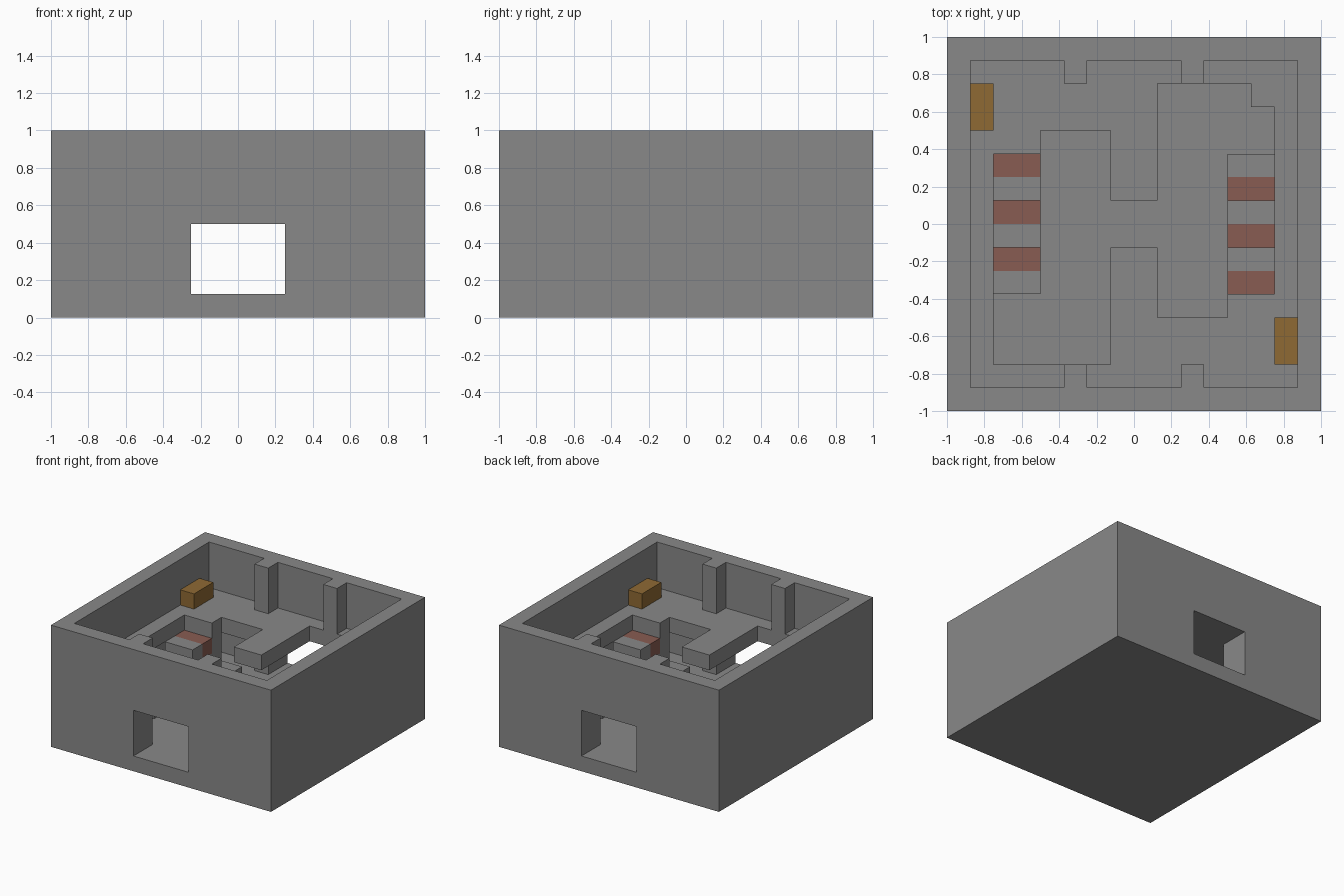
import bpy, bmesh
from mathutils import Vector

cube = bpy.data.objects.get("Cube")
if cube:
    bpy.data.objects.remove(cube, do_unlink=True)

U = 0.125  # grid unit used by every part


def material(name, rgb):
    m = bpy.data.materials.new(name)
    m.use_nodes = True
    m.diffuse_color = (*rgb, 1)
    m.node_tree.nodes["Principled BSDF"].inputs["Base Color"].default_value = (*rgb, 1)
    return m


stone = material("grey stone", (0.25, 0.25, 0.25))
brick = material("dull red", (0.25, 0.107, 0.084))
wood = material("brown wood", (0.275, 0.144, 0.034))


def prism(name, outline, z0, z1, mat):
    """Extrude a flat outline (in grid units) from z0 to z1."""
    bm = bmesh.new()
    face = bm.faces.new([bm.verts.new((x * U, y * U, z0 * U)) for x, y in outline])
    top = bmesh.ops.extrude_face_region(bm, geom=[face])["geom"]
    verts = [v for v in top if isinstance(v, bmesh.types.BMVert)]
    bmesh.ops.translate(bm, verts=verts, vec=Vector((0, 0, (z1 - z0) * U)))
    bmesh.ops.recalc_face_normals(bm, faces=bm.faces)
    mesh = bpy.data.meshes.new(name)
    bm.to_mesh(mesh)
    bm.free()
    mesh.materials.append(mat)
    obj = bpy.data.objects.new(name, mesh)
    bpy.context.scene.collection.objects.link(obj)
    return obj


def box(name, x, y, z, mat=stone):
    outline = [(x[0], y[0]), (x[1], y[0]), (x[1], y[1]), (x[0], y[1])]
    return prism(name, outline, z[0], z[1], mat)


def cut(obj, cutter):
    mod = obj.modifiers.new("cut", "BOOLEAN")
    mod.operation, mod.solver, mod.object = "DIFFERENCE", "EXACT", cutter
    bpy.context.view_layer.update()
    graph = bpy.context.evaluated_depsgraph_get()
    mesh = bpy.data.meshes.new_from_object(obj.evaluated_get(graph))
    obj.modifiers.clear()
    obj.data = mesh
    bpy.data.objects.remove(cutter, do_unlink=True)


# Outer shell: ground floor and walls, with a doorway front and back
shell = box("outer_walls", (-8, 8), (-8, 8), (0, 8))
cut(shell, box("room_cutter", (-7, 7), (-7, 7), (1, 9)))
cut(shell, box("doorway_cutter", (-2, 2), (-9, 9), (1, 4)))

# Upper floor with a stepped stairwell opening
half = [(-4, 3), (-4, 4), (-1, 4), (-1, 1), (1, 1), (1, 6), (6, 6), (6, -3)]
upper = box("upper_floor", (-7, 7), (-7, 7), (4, 5))
well = half + [(4, -3), (4, -4), (1, -4), (1, -1), (-1, -1), (-1, -6), (-6, -6), (-6, 3)]
cut(upper, prism("stairwell_cutter", well, 3, 6, stone))
box("floor_corner", (5, 6), (5, 6), (4, 5))

# Parts repeated by a half turn about the centre
for s, side in ((1, "left"), (-1, "right")):
    def turned(name, x, y, z, mat=stone):
        xs = sorted(s * v for v in x)
        ys = sorted(s * v for v in y)
        return box(f"{side}_{name}", xs, ys, z, mat)

    # Full-height pilasters beside the doorway
    for i, x in enumerate(((-3, -2), (2, 3))):
        turned(f"pilaster_{i + 1}", x, (6, 7), (1, 8))

    # Stairs: each tread is half red, half grey
    for i in range(3):
        y, top = 3 - 2 * i, 4 - i
        turned(f"tread_red_{i + 1}", (-6, -4), (y - 1, y), (top - 1, top), brick)
        turned(f"tread_grey_{i + 1}", (-6, -4), (y - 2, y - 1), (top - 1, top))
        if top > 2:
            turned(f"stair_base_{i + 1}", (-6, -4), (y - 2, y), (1, top - 1))
    turned("landing_support", (-6, -4), (3, 4), (1, 4))

    # Wooden crate on the upper floor
    turned("crate", (-7, -6), (4, 6), (5, 6), wood)
